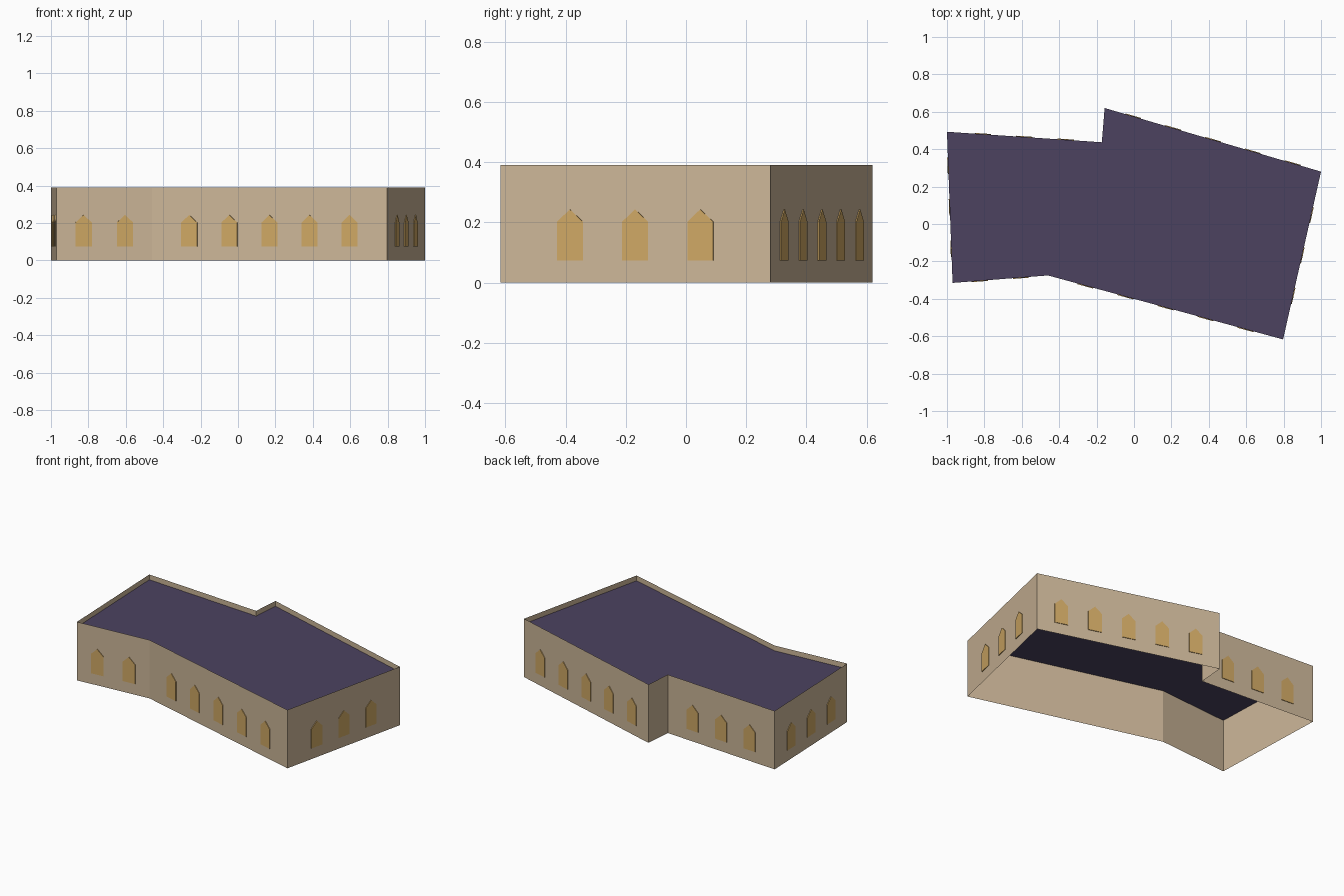
import bpy
import bmesh
from mathutils import Vector

if "Cube" in bpy.data.objects:
    bpy.data.objects.remove(bpy.data.objects["Cube"], do_unlink=True)

HEIGHT, ROOF_Z = 0.39, 0.355
SPACING, PLATE = 0.222, 0.004

# Footprint corners, counter-clockwise, each with the window count of the wall that follows
FOOTPRINT = [(-0.97, -0.315, 2), (-0.46, -0.275, 5), (0.797, -0.617, 3), (1.0, 0.28, 5),
             (-0.157, 0.62, 0), (-0.172, 0.437, 3), (-1.0, 0.493, 3)]

# Pointed window outline: offset along the wall, height
WINDOW = [(-0.044, 0.073), (0.044, 0.073), (0.044, 0.202), (0, 0.243), (-0.044, 0.202)]


def material(name, rgb):
    mat = bpy.data.materials.new(name)
    mat.use_nodes = True
    linear = [((c / 255 + 0.055) / 1.055) ** 2.4 for c in rgb] + [1]
    mat.diffuse_color = linear
    mat.node_tree.nodes["Principled BSDF"].inputs["Base Color"].default_value = linear
    return mat


def add_object(name, bm, mat):
    mesh = bpy.data.meshes.new(name)
    bm.to_mesh(mesh)
    bm.free()
    mesh.materials.append(mat)
    obj = bpy.data.objects.new(name, mesh)
    bpy.context.collection.objects.link(obj)
    return obj


def ring(bm, z):
    return [bm.verts.new((x, y, z)) for x, y, _ in FOOTPRINT]


stone = material("sandstone", (204, 182, 152))
glow = material("amber_glass", (207, 168, 100))
slate = material("violet_slate", (76, 66, 96))
count = len(FOOTPRINT)

# Outer walls: thin shell, open at the bottom
bm = bmesh.new()
low, high = ring(bm, 0), ring(bm, HEIGHT)
for i in range(count):
    j = (i + 1) % count
    bm.faces.new((low[i], low[j], high[j], high[i]))
add_object("outer_walls", bm, stone)

# Flat roof, sunk below the wall tops to leave a parapet
bm = bmesh.new()
bm.faces.new(ring(bm, ROOF_Z))
add_object("flat_roof", bm, slate)

# Windows: thin pointed plates, evenly spaced about the middle of each wall
bm = bmesh.new()
for i, (x, y, windows) in enumerate(FOOTPRINT):
    start = Vector((x, y, 0))
    end = Vector((*FOOTPRINT[(i + 1) % count][:2], 0))
    along = (end - start).normalized()
    outward = Vector((along.y, -along.x, 0))
    for k in range(windows):
        centre = (start + end) / 2 + along * SPACING * (k - (windows - 1) / 2)
        back = [bm.verts.new(centre + along * u + Vector((0, 0, z))) for u, z in WINDOW]
        front = [bm.verts.new(v.co + outward * PLATE) for v in back]
        bm.faces.new(front)
        for a in range(len(WINDOW)):
            b = (a + 1) % len(WINDOW)
            bm.faces.new((back[a], back[b], front[b], front[a]))
add_object("pointed_windows", bm, glow)
